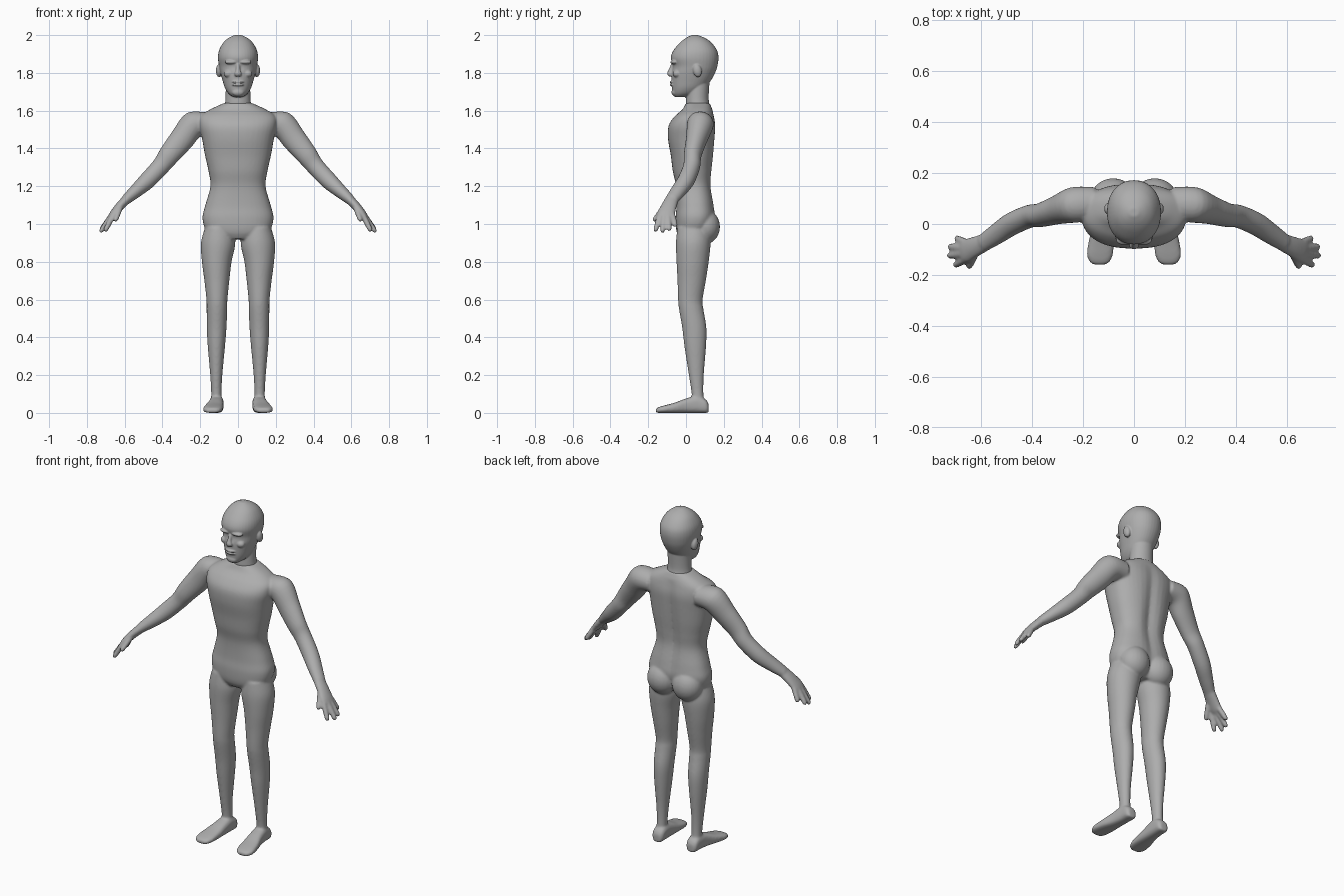
import bpy, bmesh, math
from mathutils import Vector, Matrix

default = bpy.data.objects.get("Cube")
if default:
    bpy.data.objects.remove(default, do_unlink=True)

skin = bpy.data.materials.new("matte grey")
skin.use_nodes = True
GREY = (0.42, 0.42, 0.42, 1)
skin.diffuse_color = GREY
skin.node_tree.nodes["Principled BSDF"].inputs["Base Color"].default_value = GREY

SIDES = (1, -1)
RING = 40


def spline(a, b, c, d, t):
    """Smooth step between sections b and c."""
    return b + ((c - a) * t + (a * 2 - b * 5 + c * 4 - d) * t * t
                + (b * 3 - a - c * 3 + d) * t ** 3) * 0.5


def loft(bm, sections, power=2.0, steps=5):
    """Skin a closed body through (centre, axis, axis) sections."""
    rows = []
    last = len(sections) - 1
    for i in range(last):
        quad = [sections[min(max(i + k, 0), last)] for k in (-1, 0, 1, 2)]
        for s in range(steps + (i == last - 1)):
            rows.append([spline(*[q[k] for q in quad], s / steps) for k in range(3)])
    rings = []
    for centre, u, v in rows:
        ring = []
        for k in range(RING):
            a = math.tau * k / RING
            ca, sa = math.cos(a), math.sin(a)
            pu = math.copysign(abs(ca) ** (2 / power), ca)
            pv = math.copysign(abs(sa) ** (2 / power), sa)
            ring.append(bm.verts.new(centre + u * pu + v * pv))
        rings.append(ring)
    for low, high in zip(rings, rings[1:]):
        for k in range(RING):
            n = (k + 1) % RING
            bm.faces.new((low[k], low[n], high[n], high[k]))
    bm.faces.new(rings[0][::-1])
    bm.faces.new(rings[-1])
    return [v for ring in rings for v in ring]


def slab(z, x0, x1, y0, y1):
    """Horizontal section from its limits."""
    return (Vector(((x0 + x1) / 2, (y0 + y1) / 2, z)),
            Vector(((x1 - x0) / 2, 0, 0)), Vector((0, (y1 - y0) / 2, 0)))


def tube(bm, points, side):
    """Limb through (x, y, z, thickness, breadth) points."""
    path = [Vector((p[0] * side, p[1], p[2])) for p in points]
    sections = []
    for i, p in enumerate(points):
        along = (path[min(i + 1, len(path) - 1)] - path[max(i - 1, 0)]).normalized()
        v = Vector((0, 1, 0))
        v = (v - along * v.dot(along)).normalized()
        sections.append((path[i], along.cross(v) * p[3], v * p[4]))
    loft(bm, sections)


def blob(bm, centre, radii, tilt=0):
    matrix = (Matrix.Translation(centre) @ Matrix.Rotation(tilt, 4, 'X')
              @ Matrix.Diagonal((*radii, 1)))
    bmesh.ops.create_uvsphere(bm, u_segments=24, v_segments=16, radius=1, matrix=matrix)


def finish(bm, name, voxel, rounds):
    """Fuse overlapping volumes into one smooth surface."""
    bmesh.ops.recalc_face_normals(bm, faces=bm.faces)
    mesh = bpy.data.meshes.new(name)
    bm.to_mesh(mesh)
    bm.free()
    mesh.materials.append(skin)
    obj = bpy.data.objects.new(name, mesh)
    bpy.context.collection.objects.link(obj)
    mesh.polygons.foreach_set("use_smooth", [True] * len(mesh.polygons))
    fuse = obj.modifiers.new("fuse", 'REMESH')
    fuse.mode = 'VOXEL'
    fuse.voxel_size = voxel
    fuse.use_smooth_shade = True
    soft = obj.modifiers.new("soften", 'SMOOTH')
    soft.factor = 0.5
    soft.iterations = rounds


body = bmesh.new()

# Torso: height, half width, front, back
torso = [(.92, .1, -.03, .1), (.96, .165, -.05, .13), (1.03, .188, -.055, .155),
         (1.1, .173, -.05, .15), (1.2, .146, -.053, .135), (1.28, .156, -.07, .14),
         (1.36, .174, -.08, .148), (1.45, .19, -.095, .155), (1.52, .205, -.092, .158),
         (1.57, .2, -.06, .15), (1.605, .15, -.02, .14), (1.64, .075, 0, .125)]
for v in loft(body, [slab(z, -w, w, f, b) for z, w, f, b in torso], 2.4):
    # Spine groove
    if v.co.y > .05:
        fade = max(0, 1 - abs(v.co.z - 1.28) / .32) ** .5
        v.co.y -= .02 * fade * math.exp(-(v.co.x / .035) ** 2)

# Leg: height, inner, outer, front, back
leg = [(.98, .03, .175, -.045, .12), (.9, .014, .196, -.053, .13),
       (.8, .034, .191, -.05, .12), (.7, .046, .178, -.045, .105),
       (.6, .056, .167, -.042, .088), (.55, .057, .166, -.037, .092),
       (.45, .061, .165, -.02, .108), (.35, .069, .16, -.008, .106),
       (.2, .083, .147, .015, .094), (.1, .087, .142, .03, .092),
       (.04, .085, .145, .03, .1)]
# Foot: y, centre x, half width, top
foot = [(.12, .112, .02, .045), (.105, .112, .034, .07), (.06, .113, .037, .09),
        (0, .118, .041, .076), (-.06, .127, .049, .054), (-.12, .134, .051, .038),
        (-.15, .135, .038, .028), (-.16, .135, .02, .02)]
# Arm: x, y, z, thickness, breadth
arm = [(.15, .08, 1.53, .06, .065), (.235, .075, 1.525, .072, .07),
       (.3, .055, 1.445, .065, .056), (.365, .035, 1.365, .056, .047),
       (.41, .03, 1.305, .048, .045), (.48, 0, 1.23, .045, .045),
       (.54, -.04, 1.175, .036, .041), (.592, -.075, 1.13, .027, .035)]
palm = [(.58, -.07, 1.14, .026, .034), (.625, -.09, 1.095, .023, .041),
        (.66, -.105, 1.055, .019, .046), (.678, -.11, 1.035, .012, .04)]
# Fingers: base and tip, thumb last
fingers = [((.662, -.072, 1.05), (.70, -.055, .985)),
           ((.67, -.095, 1.045), (.728, -.088, .965)),
           ((.67, -.117, 1.045), (.73, -.125, .955)),
           ((.662, -.139, 1.045), (.705, -.163, .96)),
           ((.622, -.115, 1.09), (.65, -.172, 1.015))]
for s in SIDES:
    loft(body, [slab(z, s * a, s * b, f, k) for z, a, b, f, k in leg])
    loft(body, [(Vector((s * x, y, t / 2)), Vector((w, 0, 0)), Vector((0, 0, t / 2)))
                for y, x, w, t in foot], 2.8)
    blob(body, (s * .082, .1, .985), (.088, .08, .092))
    tube(body, arm, s)
    tube(body, palm, s)
    for base, tip in fingers:
        start, end = Vector(base), Vector(tip)
        tube(body, [(*start.lerp(end, t), r, r) for t, r in
                    ((0, .015), (.4, .0145), (.85, .013), (.97, .009), (1, .004))], s)

finish(body, "body", .0065, 6)

# Head: height, half width, front, back
head = bmesh.new()
skull = [(1.672, .025, -.058, 0), (1.69, .05, -.07, .06), (1.72, .069, -.074, .1),
         (1.76, .082, -.076, .132), (1.8, .093, -.076, .154), (1.835, .1, -.07, .166),
         (1.88, .106, -.08, .172), (1.92, .1, -.066, .164), (1.96, .078, -.032, .135),
         (1.985, .05, 0, .1), (2, .018, .03, .062)]
loft(head, [slab(z, -w, w, f, b) for z, w, f, b in skull], 2.15)

# Neck
neck = [(1.59, .078, .01, .135), (1.63, .07, 0, .125), (1.67, .066, 0, .12),
        (1.76, .064, .005, .125)]
loft(head, [slab(z, -w, w, f, b) for z, w, f, b in neck])

# Nose, lips and chin
tube(head, [(0, -.07, 1.845, .009, .009), (0, -.08, 1.815, .012, .012),
            (0, -.084, 1.795, .019, .016), (0, -.08, 1.783, .015, .01)], 1)
for z in (1.752, 1.737):
    blob(head, (0, -.072, z), (.032, .014, .007))
blob(head, (0, -.06, 1.697), (.032, .017, .02))

# Brows, cheeks and ears
for s in SIDES:
    blob(head, (s * .036, -.062, 1.857), (.036, .021, .011))
    blob(head, (s * .05, -.048, 1.795), (.026, .022, .02))
    blob(head, (s * .1, .06, 1.812), (.017, .023, .035), .2)

finish(head, "head", .004, 4)
